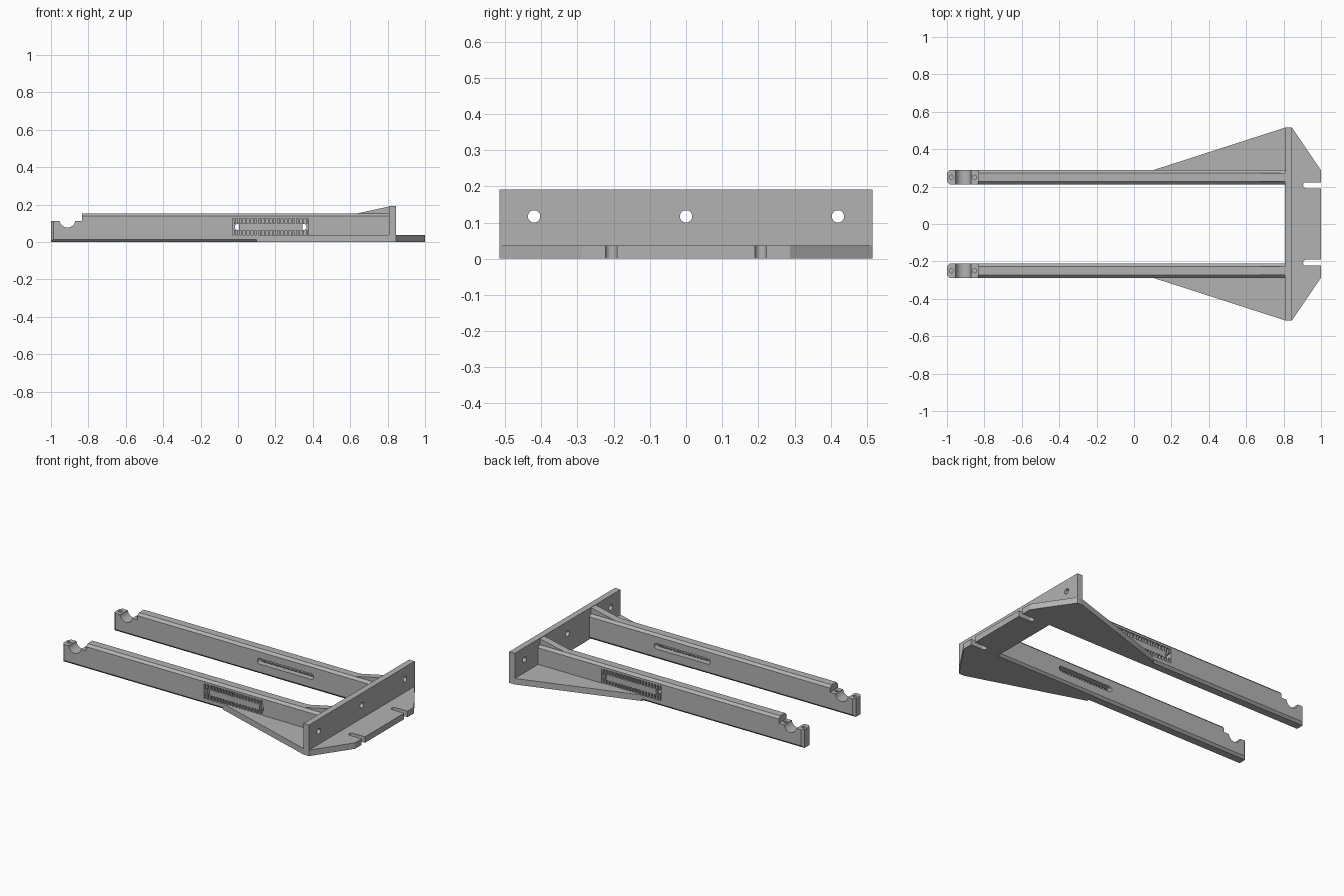
import bpy, bmesh, math
from mathutils import Matrix, Vector

if "Cube" in bpy.data.objects:
    bpy.data.objects.remove(bpy.data.objects["Cube"])

grey = bpy.data.materials.new("light grey plastic")
grey.use_nodes = True
colour = (0.45, 0.45, 0.45, 1)
grey.diffuse_color = colour
grey.node_tree.nodes["Principled BSDF"].inputs["Base Color"].default_value = colour


def finish(name, bm):
    bmesh.ops.recalc_face_normals(bm, faces=bm.faces)
    mesh = bpy.data.meshes.new(name)
    bm.to_mesh(mesh)
    bm.free()
    mesh.materials.append(grey)
    obj = bpy.data.objects.new(name, mesh)
    bpy.context.collection.objects.link(obj)
    return obj


def add_box(bm, x, y, z):
    size = Matrix.Diagonal((x[1] - x[0], y[1] - y[0], z[1] - z[0], 1))
    centre = Vector((sum(x) / 2, sum(y) / 2, sum(z) / 2))
    bmesh.ops.create_cube(bm, size=1, matrix=Matrix.Translation(centre) @ size)


def box(name, x, y, z):
    bm = bmesh.new()
    add_box(bm, x, y, z)
    return finish(name, bm)


def cylinder(name, centre, radius, depth, axis):
    turn = {"X": Matrix.Rotation(math.pi / 2, 4, "Y"),
            "Y": Matrix.Rotation(math.pi / 2, 4, "X"), "Z": Matrix()}[axis]
    bm = bmesh.new()
    bmesh.ops.create_cone(bm, cap_ends=True, segments=32, radius1=radius, radius2=radius,
                          depth=depth, matrix=Matrix.Translation(centre) @ turn)
    return finish(name, bm)


def prism(name, points, offset):
    bm = bmesh.new()
    face = bm.faces.new([bm.verts.new(p) for p in points])
    new = bmesh.ops.extrude_face_region(bm, geom=[face])["geom"]
    bmesh.ops.translate(bm, vec=offset, verts=[v for v in new if isinstance(v, bmesh.types.BMVert)])
    return finish(name, bm)


def cut(obj, *cutters):
    for cutter in cutters:
        mod = obj.modifiers.new("cut", "BOOLEAN")
        mod.operation, mod.solver, mod.object = "DIFFERENCE", "EXACT", cutter
        bpy.context.view_layer.update()
        graph = bpy.context.evaluated_depsgraph_get()
        mesh = bpy.data.meshes.new_from_object(obj.evaluated_get(graph))
        obj.modifiers.clear()
        obj.data = mesh
        bpy.data.objects.remove(cutter)


def smooth(obj):
    bpy.ops.object.select_all(action="DESELECT")
    obj.select_set(True)
    bpy.context.view_layer.objects.active = obj
    bpy.ops.object.shade_smooth_by_angle(angle=math.radians(30))


MID, HALF, TOP = 0.25, 0.0375, 0.153     # arm centre line, half width, height
WALL_X = (0.807, 0.845)
WALL_TOP, PLATE = 0.192, 0.037

# Base plate: tapered U outline with two open slots
half = [(1, 0.287), (0.845, 0.515), (0.807, 0.515), (0.1, 0.287), (0.1, 0.225), (0.807, 0.225)]
outline = half + [(x, -y) for x, y in reversed(half)]
plate = prism("base_plate", [(x, y, 0) for x, y in outline], (0, 0, PLATE))
for s in (1, -1):
    y = s * 0.207
    cut(plate, box("slot", (0.92, 1.1), (y - 0.016, y + 0.016), (-0.1, 0.1)),
        cylinder("slot_end", (0.92, y, 0), 0.016, 0.2, "Z"))
smooth(plate)

# Mounting wall with three bolt holes
wall = box("mounting_wall", WALL_X, (-0.515, 0.515), (0, WALL_TOP))
for y in (-0.42, 0, 0.42):
    cut(wall, cylinder("bolt_hole", (0.826, y, 0.117), 0.017, 0.2, "X"))
smooth(wall)

for s, side in ((1, "left"), (-1, "right")):
    y = s * MID
    outer = s * (MID + HALF)

    # Arm: bar with chamfered long edges and chamfered tip corners
    bm = bmesh.new()
    add_box(bm, (-1, 0.82), (y - HALF, y + HALF), (0, TOP))
    edges = []
    for e in bm.edges:
        a, b = (v.co for v in e.verts)
        if abs(a.x - b.x) > 1 or (abs(a.z - b.z) > 0.1 and a.x < 0):
            edges.append(e)
    bmesh.ops.bevel(bm, geom=edges, offset=0.014, segments=1, affect="EDGES")
    arm = finish(side + "_arm", bm)

    # Lowered cradle end with round notch and screw holes
    cut(arm, box("step", (-1.1, -0.834), (y - 0.1, y + 0.1), (0.113, 0.3)),
        cylinder("notch", (-0.912, y, 0.119), 0.042, 0.2, "Y"))
    for x in (-0.977, -0.852):
        cut(arm, cylinder("screw_hole", (x, y, 0.11), 0.011, 0.12, "Z"))

    # Outer pocket and round-ended slot through to the inside
    floor = outer - s * 0.04
    cut(arm, box("pocket", (-0.03, 0.375), sorted((floor, outer + s * 0.05)), (0.036, 0.126)),
        box("slot", (0, 0.35), (y - 0.1, y + 0.1), (0.063, 0.097)))
    for x in (0, 0.35):
        cut(arm, cylinder("slot_end", (x, y, 0.08), 0.017, 0.2, "Y"))
    smooth(arm)

    # Comb of ribs holding a flat bar in the pocket
    bm = bmesh.new()
    face = outer - s * 0.002
    depth = sorted((floor, face))
    for i in range(20):
        x = -0.022 + i * 0.0203
        for z in ((0.036, 0.064), (0.096, 0.126)):
            add_box(bm, (x, x + 0.009), depth, z)
    finish(side + "_pocket_ribs", bm)
    box(side + "_pocket_bar", (0.005, 0.345), sorted((face - s * 0.025, face)), (0.062, 0.098))

    # Sloped gusset from the arm top to the wall top
    prism(side + "_gusset",
          [(0.63, y - 0.022, TOP - 0.002), (0.81, y - 0.022, TOP - 0.002),
           (0.81, y - 0.022, WALL_TOP - 0.002)], (0, 0.044, 0))
